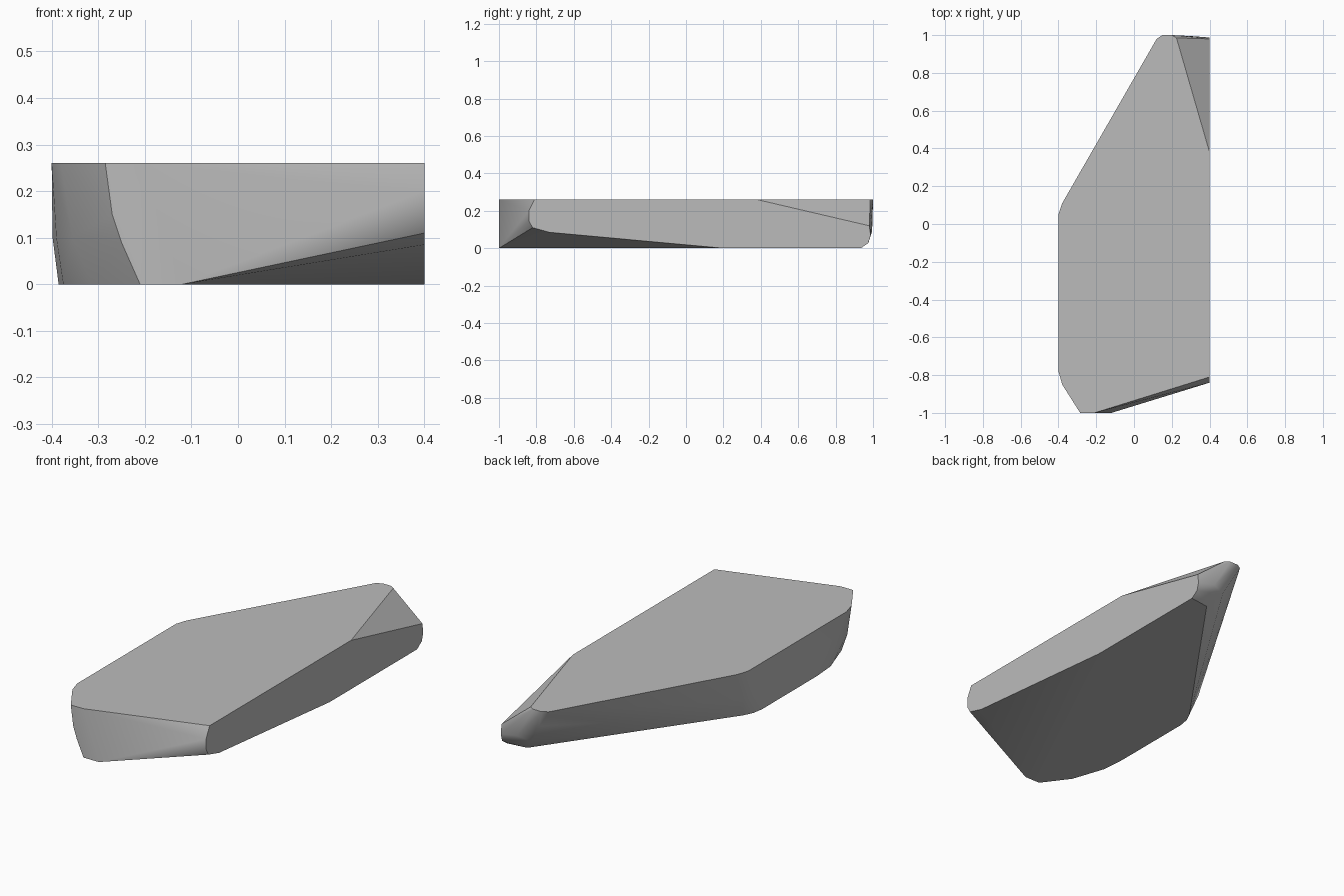
import bpy
import bmesh
import math

cube = bpy.data.objects.get("Cube")
if cube:
    bpy.data.objects.remove(cube)

HEIGHT = 0.26

# Flat top outline, rounded left corners and a cut back right corner
top = [(-0.285, -1), (-0.21, -1), (0.4, -0.81), (0.4, 0.38), (0.225, 0.985),
       (0.2, 1), (0.15, 1), (0.12, 0.98), (-0.38, 0.11), (-0.4, 0.05),
       (-0.4, -0.78), (-0.38, -0.85)]

# Underside outline, drawn in on the left and at the back
base = [(-0.21, -1), (-0.12, -1), (0.4, 0.2), (0.4, 0.935), (0.29, 0.92),
        (-0.35, 0.02), (-0.375, -0.03), (-0.385, -0.09), (-0.385, -0.55),
        (-0.375, -0.68), (-0.314, -0.86)]

# Bulge of the left side between underside and top
bulge = [(-0.27, -1, 0.15), (-0.25, -1, 0.09), (-0.355, -0.85, 0.1),
         (-0.39, -0.72, 0.1), (-0.398, -0.6, 0.1), (-0.398, -0.02, 0.1),
         (-0.375, 0.06, 0.1)]

# Rounded back tip
tip = [(0.175, 0.985, 0.17), (0.23, 0.975, 0.07), (0.4, 0.98, 0.12),
       (0.4, 0.987, 0.07), (0.4, 0.975, 0.028), (0.3, 0.995, 0.09)]

# Chipped front right corner
chip = [(0.4, -0.84, 0.2), (0.4, -0.84, 0.146), (0.4, -0.82, 0.11),
        (0.4, -0.73, 0.085)]

points = [(x, y, HEIGHT) for x, y in top]
points += [(x, y, 0) for x, y in base]
points += bulge + tip + chip

# Wrap the outlines in one solid slab
bm = bmesh.new()
for p in points:
    bm.verts.new(p)
hull = bmesh.ops.convex_hull(bm, input=bm.verts)
loose = [v for v in bm.verts if not v.link_faces]
bmesh.ops.delete(bm, geom=loose, context='VERTS')
bmesh.ops.dissolve_limit(bm, angle_limit=math.radians(1),
                         verts=bm.verts, edges=bm.edges)
bmesh.ops.recalc_face_normals(bm, faces=bm.faces)
mesh = bpy.data.meshes.new("stone_slab")
bm.to_mesh(mesh)
bm.free()
slab = bpy.data.objects.new("stone_slab", mesh)
bpy.context.collection.objects.link(slab)

# Plain grey stone
grey = bpy.data.materials.new("grey_stone")
grey.use_nodes = True
colour = (0.5, 0.5, 0.5, 1)
grey.diffuse_color = colour
grey.node_tree.nodes["Principled BSDF"].inputs["Base Color"].default_value = colour
mesh.materials.append(grey)

# Soft sides with crisp rims
bpy.ops.object.select_all(action='DESELECT')
slab.select_set(True)
bpy.context.view_layer.objects.active = slab
bpy.ops.object.shade_smooth_by_angle(angle=math.radians(30))
